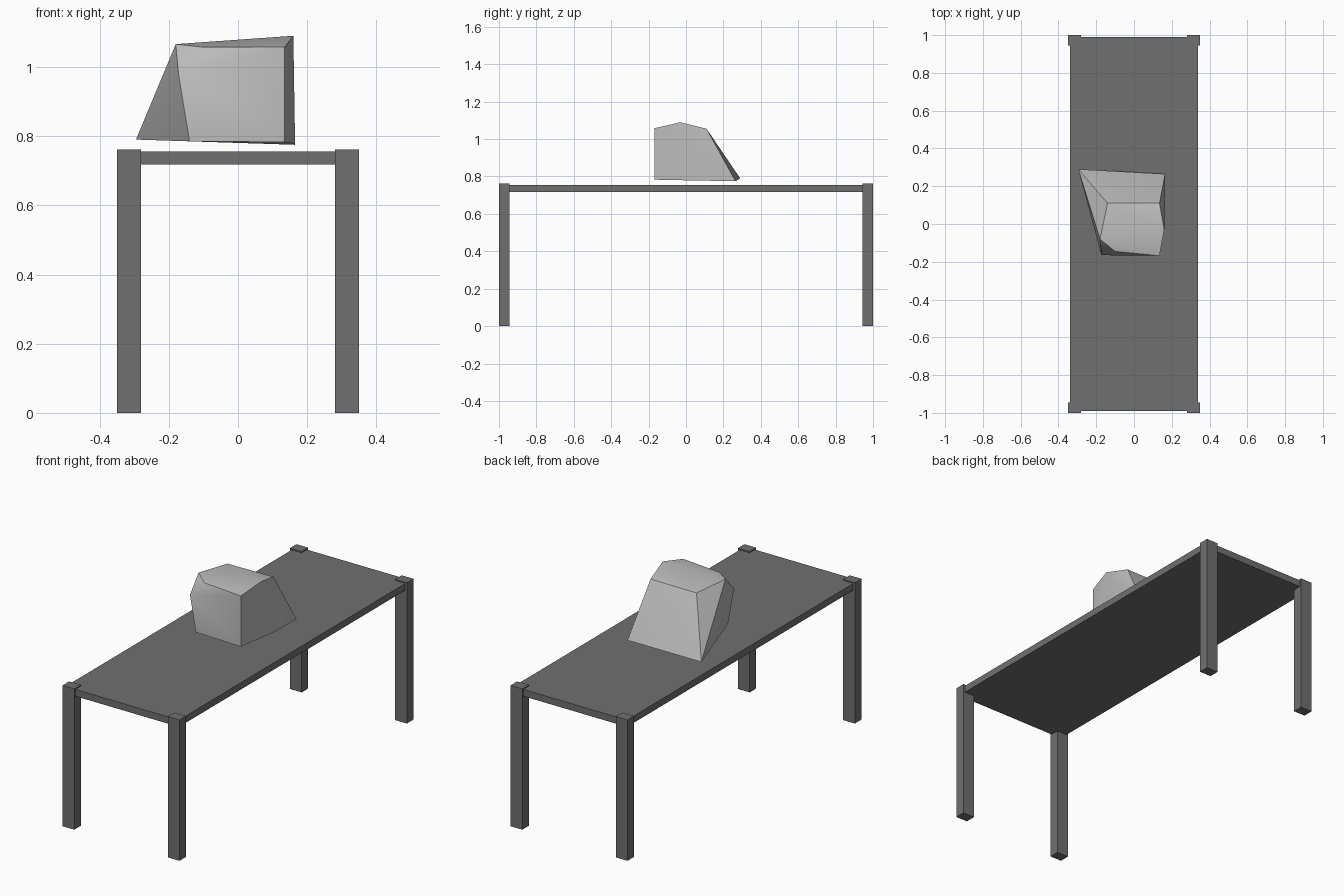
import bpy
import bmesh

cube = bpy.data.objects.get("Cube")
if cube:
    bpy.data.objects.remove(cube, do_unlink=True)


def material(name, value):
    m = bpy.data.materials.new(name)
    m.use_nodes = True
    colour = (value, value, value, 1)
    m.diffuse_color = colour
    m.node_tree.nodes["Principled BSDF"].inputs["Base Color"].default_value = colour
    return m


dark_grey = material("dark grey", 0.16)
light_grey = material("light grey", 0.5)


def box(name, x, y, z, mat):
    """Box spanning the given (low, high) ranges."""
    bpy.ops.mesh.primitive_cube_add(size=1, location=[sum(r) / 2 for r in (x, y, z)])
    o = bpy.context.object
    o.name = name
    o.scale = [r[1] - r[0] for r in (x, y, z)]
    bpy.ops.object.transform_apply(location=False, rotation=False, scale=True)
    o.data.materials.append(mat)
    return o


# Table top
box("table_top", (-0.34, 0.34), (-0.99, 0.99), (0.718, 0.755), dark_grey)

# Four legs, standing slightly proud of the top
for sx, side in ((-1, "right"), (1, "left")):
    for sy, end in ((-1, "front"), (1, "back")):
        x = sorted((sx * 0.28, sx * 0.35))
        y = sorted((sy * 0.944, sy * 1.0))
        box(f"{end}_{side}_leg", x, y, (0, 0.762), dark_grey)

# Faceted block resting on the table: convex hull of its corners
corners = [
    (-0.295, 0.29, 0.79), (0.165, 0.265, 0.775),       # base, back
    (-0.14, -0.16, 0.785), (0.135, -0.168, 0.783),     # base, front
    (0.165, 0.08, 0.778),                              # base, left side
    (-0.14, 0.11, 1.053), (0.135, 0.11, 1.055),        # rear top edge
    (-0.18, -0.08, 1.066), (0.16, -0.03, 1.09),        # ridge
    (-0.10, -0.145, 1.057), (0.135, -0.168, 1.058),    # front top edge
    (-0.172, -0.165, 0.98),                            # clipped front corner
]
bm = bmesh.new()
for c in corners:
    bm.verts.new(c)
bmesh.ops.convex_hull(bm, input=bm.verts[:])
bmesh.ops.dissolve_limit(bm, angle_limit=0.06, verts=bm.verts[:], edges=bm.edges[:])
bmesh.ops.recalc_face_normals(bm, faces=bm.faces[:])
mesh = bpy.data.meshes.new("faceted_block")
bm.to_mesh(mesh)
bm.free()
mesh.materials.append(light_grey)
block = bpy.data.objects.new("faceted_block", mesh)
bpy.context.collection.objects.link(block)
bpy.ops.object.select_all(action="DESELECT")
block.select_set(True)
bpy.context.view_layer.objects.active = block
bpy.ops.object.shade_smooth_by_angle(angle=0.56)
